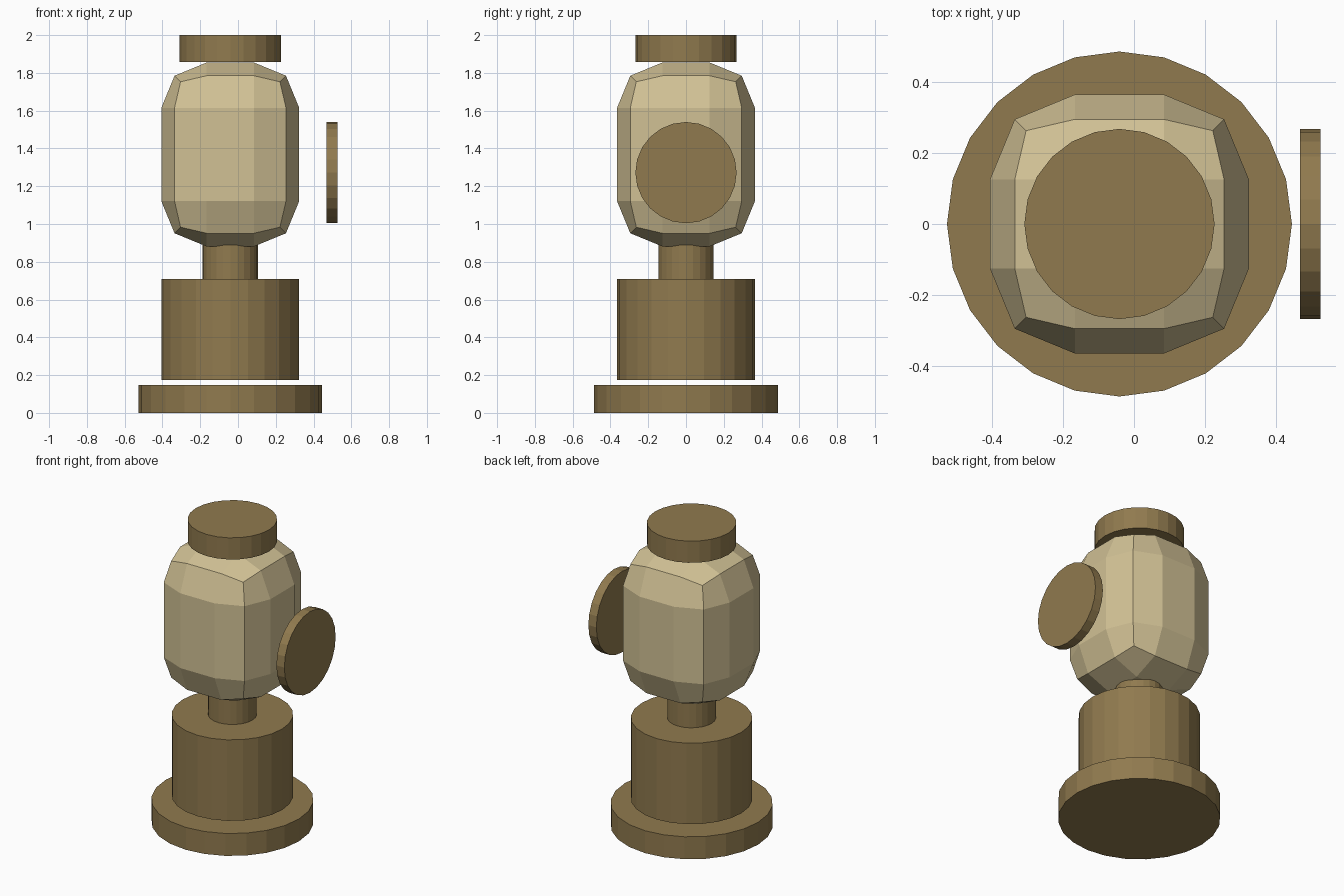
import bpy, bmesh, math
from mathutils import Matrix, Vector

if "Cube" in bpy.data.objects:
    bpy.data.objects.remove(bpy.data.objects["Cube"])

AXIS_X = -0.041   # shared vertical axis of the stacked parts
SIDES = 24


def make_material(name, rgb):
    mat = bpy.data.materials.new(name)
    mat.use_nodes = True
    mat.diffuse_color = (*rgb, 1)
    mat.node_tree.nodes["Principled BSDF"].inputs["Base Color"].default_value = (*rgb, 1)
    return mat


brown = make_material("bronze brown", (0.28, 0.195, 0.077))
cream = make_material("pale cream", (0.64, 0.535, 0.30))


def add_object(name, bm, mat, location):
    bmesh.ops.recalc_face_normals(bm, faces=bm.faces)
    mesh = bpy.data.meshes.new(name)
    bm.to_mesh(mesh)
    bm.free()
    mesh.materials.append(mat)
    obj = bpy.data.objects.new(name, mesh)
    obj.location = location
    bpy.context.collection.objects.link(obj)
    return obj


def add_cylinder(name, radius, depth, location, axis="Z"):
    bm = bmesh.new()
    # First corner of the ring sits on an axis direction
    bmesh.ops.create_cone(bm, cap_ends=True, segments=SIDES, radius1=radius,
                          radius2=radius, depth=depth)
    if axis == "X":
        bmesh.ops.rotate(bm, verts=bm.verts, matrix=Matrix.Rotation(math.pi / 2, 3, "Y"))
    return add_object(name, bm, brown, location)


# Stacked round parts: name, radius, bottom, top
for name, radius, low, high in (
    ("base_plate", 0.486, 0.0, 0.148),
    ("pedestal_drum", 0.364, 0.175, 0.71),
    ("neck", 0.146, 0.71, 0.89),
    ("top_cap", 0.268, 1.857, 2.0),
):
    add_cylinder(name, radius, high - low, (AXIS_X, 0, (low + high) / 2))

# Free-standing side disc, facing the model's left
add_cylinder("side_disc", 0.268, 0.058, (0.497, 0, 1.272), axis="X")

# Rounded block body: a cube cut three by three, with edges and corners drawn in
INNER = 0.125
OUTER = {1: 0.365, 2: 0.295, 3: 0.263}   # by number of sides a vertex touches
STRETCH = 0.122                          # extra half height

bm = bmesh.new()
bmesh.ops.create_cube(bm, size=2)
bmesh.ops.subdivide_edges(bm, edges=bm.edges[:], cuts=2, use_grid_fill=True)
for v in bm.verts:
    touching = sum(abs(c) > 0.9 for c in v.co)
    v.co = Vector([math.copysign(OUTER[touching] if abs(c) > 0.9 else INNER, c)
                   for c in v.co])
    v.co.z += math.copysign(STRETCH, v.co.z)
add_object("faceted_body", bm, cream, (AXIS_X, 0, 1.368))
